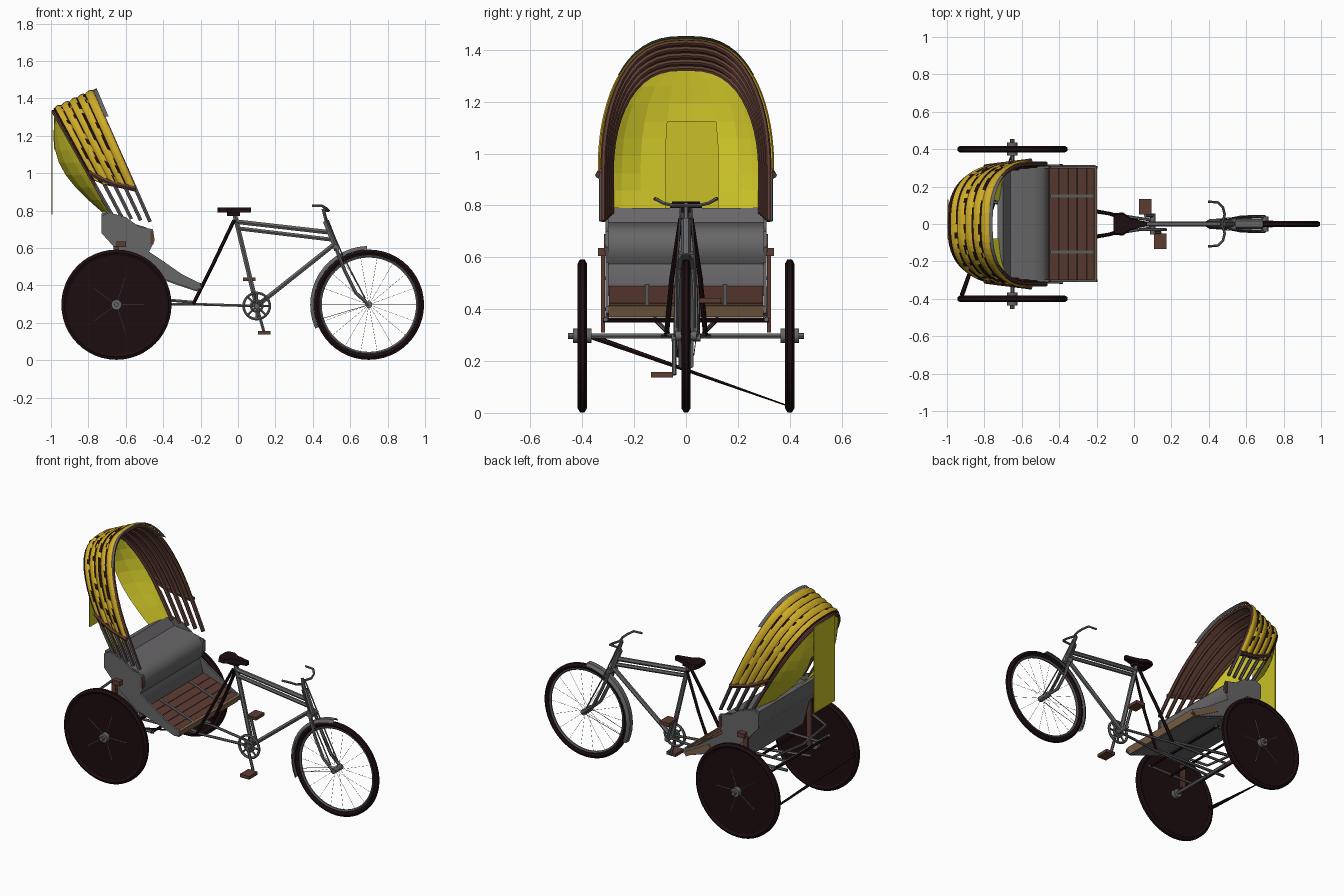
import bpy, bmesh, math, random
from math import sin, cos, pi
from mathutils import Vector, Matrix

random.seed(4)
cube = bpy.data.objects.get("Cube")
if cube:
    bpy.data.objects.remove(cube, do_unlink=True)


def material(name, r, g, b):
    m = bpy.data.materials.new(name)
    m.use_nodes = True
    m.diffuse_color = (r, g, b, 1)
    m.node_tree.nodes["Principled BSDF"].inputs["Base Color"].default_value = (r, g, b, 1)
    return m


YELLOW = material("canopy yellow", .64, .42, .02)
LEMON = material("curtain yellow", .58, .53, .02)
GREY = material("painted steel", .13, .13, .135)
SEAT = material("seat grey", .14, .135, .14)
DARK = material("dark rubber", .012, .004, .005)
BROWN = material("brown wood", .11, .045, .032)
TAN = material("tan board", .2, .12, .06)
LINING = material("canopy lining", .085, .035, .025)


def finish(name, mesh, mats, smooth=False):
    ob = bpy.data.objects.new(name, mesh)
    bpy.context.collection.objects.link(ob)
    for m in mats:
        mesh.materials.append(m)
    if smooth:
        mesh.shade_smooth()
        mesh.set_sharp_from_angle(angle=math.radians(40))
    return ob


def from_bmesh(name, bm, mats, smooth=False):
    bmesh.ops.recalc_face_normals(bm, faces=bm.faces)
    mesh = bpy.data.meshes.new(name)
    bm.to_mesh(mesh)
    bm.free()
    return finish(name, mesh, mats, smooth)


def tube(name, pts, r, mat, closed=False, taper=None):
    cu = bpy.data.curves.new(name, "CURVE")
    cu.dimensions = "3D"
    cu.bevel_depth, cu.bevel_resolution, cu.use_fill_caps = r, 1, True
    sp = cu.splines.new("POLY")
    sp.points.add(len(pts) - 1)
    sp.use_cyclic_u = closed
    for i, (q, p) in enumerate(zip(sp.points, pts)):
        q.co = (*p, 1)
        q.radius = taper[i] if taper else 1
    tmp = bpy.data.objects.new(name, cu)
    mesh = bpy.data.meshes.new_from_object(tmp)
    bpy.data.objects.remove(tmp)
    mesh.materials.clear()
    return finish(name, mesh, [mat], True)


def box(name, c, size, mat, tilt=0):
    bm = bmesh.new()
    bmesh.ops.create_cube(bm, size=1, matrix=Matrix.Translation(c) @ Matrix.Rotation(tilt, 4, "Y")
                          @ Matrix.Diagonal((*size, 1)))
    return from_bmesh(name, bm, [mat])


def slab(name, profile, y0, y1, mat, smooth=False):
    """Side outline in x, z carried across y."""
    bm = bmesh.new()
    f = bm.faces.new([bm.verts.new((x, y0, z)) for x, z in profile])
    ext = bmesh.ops.extrude_face_region(bm, geom=[f])["geom"]
    bmesh.ops.translate(bm, vec=(0, y1 - y0, 0), verts=[v for v in ext if isinstance(v, bmesh.types.BMVert)])
    return from_bmesh(name, bm, [mat], smooth)


def disc(name, c, r, depth, mat, sides=48):
    bm = bmesh.new()
    bmesh.ops.create_cone(bm, cap_ends=True, segments=sides, radius1=r, radius2=r, depth=depth,
                          matrix=Matrix.Translation(c) @ Matrix.Rotation(pi / 2, 4, "X"))
    return from_bmesh(name, bm, [mat], True)


def ring(name, c, R, r, mat, n=48):
    tube(name, [(c[0] + R * cos(2 * pi * i / n), c[1], c[2] + R * sin(2 * pi * i / n))
                for i in range(n)], r, mat, True)


def spokes(name, c, r, count, thick, spread, mat):
    for i in range(count):
        a = 2 * pi * i / count
        tube(name, [(c[0], c[1] + spread * (-1) ** i, c[2]),
                    (c[0] + r * cos(a), c[1], c[2] + r * sin(a))], thick, mat)


SIDES = ((-1, "right"), (1, "left"))
AXLE, HUB = .297, (.70, 0, .297)

# Rear wheels, with solid discs and hubs
for s, side in SIDES:
    c = (-.65, .4 * s, AXLE)
    ring(side + "_rear_tyre", c, .279, .018, DARK)
    disc(side + "_rear_wheel_disc", c, .275, .014, DARK)
    disc(side + "_rear_hub", c, .028, .07, GREY, 16)
    disc(side + "_rear_hub_nut", (-.65, .43 * s, AXLE), .012, .05, GREY, 8)
    spokes(side + "_rear_spoke", (-.65, .409 * s, AXLE), .15, 5, .002, 0, GREY)
tube("rear_axle", [(-.65, -.45, AXLE), (-.65, .45, AXLE)], .011, GREY)

# Front wheel and mudguard
ring("front_tyre", HUB, .28, .017, DARK)
ring("front_rim", HUB, .26, .009, GREY)
disc("front_hub", HUB, .018, .08, GREY, 12)
spokes("front_spoke", HUB, .26, 18, .0007, .02, GREY)
bm = bmesh.new()
rows = []
for i in range(15):
    a = math.radians(92 + 8 * i)
    rows.append([bm.verts.new((HUB[0] + r * cos(a), y, HUB[2] + r * sin(a)))
                 for y, r in ((-.028, .295), (-.015, .314), (.015, .314), (.028, .295))])
for a, b in zip(rows, rows[1:]):
    for k in range(3):
        bm.faces.new((a[k], a[k + 1], b[k + 1], b[k]))
from_bmesh("front_mudguard", bm, [GREY], True)

# Fork, steering column and handlebar
for s, side in SIDES:
    tube(side + "_fork_blade", [(.52, .025 * s, .61), (.57, .035 * s, .48), (.63, .038 * s, .36),
                                (.70, .038 * s, AXLE)], .010, GREY)
    tube(side + "_mudguard_stay", [(.44, .03 * s, .22), (.70, .04 * s, AXLE)], .0015, GREY)
    tube(side + "_brake_rod", [(.46, .02 * s, .79), (.56, .035 * s, .56), (.68, .035 * s, .33)], .004, GREY)
    tube(side + "_handlebar", [(.47, 0, .80), (.485, .05 * s, .80), (.475, .09 * s, .81),
                               (.45, .115 * s, .825), (.395, .12 * s, .825)], .007, GREY)
tube("steering_column", [(.455, 0, .81), (.475, 0, .73)], .010, GREY)
tube("head_tube", [(.47, 0, .745), (.53, 0, .59)], .019, GREY)
box("fork_crown", (.525, 0, .605), (.035, .07, .025), GREY, .3)

# Bicycle frame
tube("seat_tube", [(.10, 0, .29), (-.02, 0, .79)], .014, GREY)
tube("upper_top_tube", [(-.02, 0, .742), (.48, 0, .685)], .014, GREY)
tube("lower_top_tube", [(.0, 0, .705), (.50, 0, .645)], .012, GREY)
tube("down_tube", [(.10, 0, .29), (.515, 0, .62)], .014, GREY)
for s, side in SIDES:
    tube(side + "_chain_stay", [(.10, .02 * s, .29), (-.24, .07 * s, .30), (-.65, .09 * s, AXLE)], .008, GREY)
    tube(side + "_seat_stay", [(-.02, .02 * s, .75), (-.13, .055 * s, .52), (-.24, .075 * s, .30)], .010, DARK)

# Saddle
bm = bmesh.new()
outline = [(-.11, .03), (-.10, .058), (-.06, .062), (-.02, .035), (.03, .02), (.07, .012)]
f = bm.faces.new([bm.verts.new((x, y, .79)) for x, y in outline] +
                 [bm.verts.new((x, -y, .79)) for x, y in reversed(outline)])
ext = bmesh.ops.extrude_face_region(bm, geom=[f])["geom"]
for v in ext:
    if isinstance(v, bmesh.types.BMVert):
        v.co += Vector((0, -v.co.y * .15, .026))
from_bmesh("saddle", bm, [DARK])
box("saddle_clamp", (-.025, 0, .785), (.07, .04, .025), DARK)

# Chainring, cranks and pedals
CRANK = (.10, -.03, .29)
ring("chainring", CRANK, .07, .008, GREY, 32)
ring("inner_chainring", CRANK, .03, .008, GREY, 16)
spokes("chainring_arm", CRANK, .07, 8, .006, 0, GREY)
disc("crank_axle", (.10, 0, .29), .014, .11, GREY, 12)
for s, x, z in ((-1, .14, .147), (1, .06, .433)):
    tube("crank_arm", [(.10, .045 * s, .29), (x, .045 * s, z)], .009, GREY)
    box("pedal", (x, .092 * s, z), (.065, .085, .02), BROWN)

# Chassis under the passenger seat
for s, side in SIDES:
    tube(side + "_chassis_rail", [(-.82, .27 * s, .44), (-.72, .31 * s, .36), (-.38, .31 * s, .36)], .009, GREY)
    tube(side + "_chain_beam", [(-.80, .12 * s, .36), (-.24, .07 * s, .31)], .009, GREY)
    box(side + "_spring_post", (-.65, .32 * s, .46), (.03, .016, .30), BROWN)
    box(side + "_armrest_bracket", (-.625, .325 * s, .62), (.05, .03, .03), BROWN)
for x, z in ((-.39, .36), (-.55, .355), (-.78, .40)):
    tube("cross_beam", [(x, -.32, z), (x, .32, z)], .008, DARK)
tube("rear_bumper", [(-.68, -.31, .52), (-.80, -.27, .50), (-.83, 0, .49), (-.80, .27, .50),
                     (-.68, .31, .52)], .008, GREY)
tube("loose_strut", [(-.92, -.38, .30), (-.65, .385, .03)], .010, DARK, taper=[1.2, .3])

# Seat body, side panels and sloping floor
slab("seat_body", [(-.73, .785), (-.70, .79), (-.66, .735), (-.54, .725), (-.49, .71), (-.462, .68),
                   (-.455, .64), (-.465, .60), (-.48, .575), (-.455, .49), (-.47, .45), (-.62, .45),
                   (-.66, .60), (-.73, .69)], -.30, .30, SEAT, True)
for s, side in SIDES:
    slab(side + "_side_panel", [(-.73, .77), (-.69, .79), (-.60, .765), (-.53, .715), (-.455, .70),
                                (-.445, .64), (-.475, .58), (-.40, .53), (-.30, .46), (-.20, .41),
                                (-.195, .385), (-.23, .375), (-.30, .40), (-.50, .47), (-.64, .58),
                                (-.73, .68)], .298 * s, .31 * s, SEAT)
    box(side + "_side_trim", (-.46, .312 * s, .655), (.015, .008, .07), BROWN)
slope = math.atan2(.085, .25)
for i in range(5):
    t = (i + .5) / 5
    box("floor_slat", (-.455 + .25 * t, 0, .483 - .085 * t), (.0495, .594, .016), BROWN, slope)
box("floor_base", (-.338, 0, .423), (.25, .59, .03), SEAT, slope)
box("front_board", (-.212, 0, .393), (.016, .596, .045), TAN, slope)
box("left_floor_edge", (-.30, .312, .428), (.20, .006, .028), TAN, .5)
for y in (-.15, .15):
    box("floor_strip", (-.327, y, .451), (.255, .016, .005), GREY, slope)


# Canopy: hoops leaning back, u runs front to back and s from side to side
def hoop(u, s, out=0.0):
    w = .325 - .03 * u + out
    legs = .25
    if s < legs or s > 1 - legs:
        h, y = .3 * min(s, 1 - s) / legs, w
        y = -w if s < .5 else w
    else:
        a = pi * (s - legs) / (1 - 2 * legs)
        h, y = .3 + .7 * sin(a), -math.copysign(w * abs(cos(a)) ** .75, cos(a))
    low = Vector((-.47 - .20 * u, 0, .74 + .03 * u))
    top = Vector((-.775 - .212 * u, 0, 1.435 - .10 * u + out))
    p = low.lerp(top, h)
    return Vector((p.x, y, p.z))


def hem(u, t):
    """Position along a hoop between the slanted lower edges of the cover."""
    q = .19 + .07 * u
    return q + (1 - 2 * q) * t


def canopy_sheet(name, us, ts, rule, mats, bulge):
    bm = bmesh.new()
    grid = [[bm.verts.new(hoop(u, hem(u, t), bulge(u))) for t in ts] for u in us]
    for i in range(len(us) - 1):
        for j in range(len(ts) - 1):
            f = bm.faces.new((grid[i][j], grid[i + 1][j], grid[i + 1][j + 1], grid[i][j + 1]))
            f.material_index = rule(i, j)
    return from_bmesh(name, bm, mats)


STEPS = 40
span = [j / STEPS for j in range(STEPS + 1)]


def stripe(i, j):
    seam = i % 5 == 0 and i > 0
    ragged = i % 5 == 1 and i > 1 and random.random() < .3
    return 1 if (seam and random.random() < .85) or ragged or i == 24 else 0


canopy_sheet("canopy_cover", [i / 25 for i in range(26)], span, stripe, [YELLOW, DARK],
             lambda u: .009 + .009 * abs(sin(5 * pi * u)))
canopy_sheet("canopy_lining", [0, .25, .5, .75, 1], span, lambda i, j: 0, [LINING], lambda u: .002)
canopy_sheet("canopy_visor", [-.09, 0], span[12:29], lambda i, j: 0, [GREY], lambda u: .010)
for k in range(5):
    tube("canopy_hoop", [hoop(k / 4, j / 48, -.006) for j in range(49)], .011, BROWN)
    for s, side in SIDES:
        ends = [.24 * j / 4 for j in range(5)]
        tube(side + "_hoop_sleeve", [hoop(k / 4, e if s < 0 else 1 - e, .002) for e in ends], .008, GREY)
for s, side in SIDES:
    tube(side + "_canopy_hem", [hoop(u / 4, hem(u / 4, .03 if s < 0 else .97), .012) for u in range(5)],
         .014, BROWN)

# Rear curtain with an opening, and the flap hanging behind it
bm = bmesh.new()
ys = [-1, -.85, -.6, -.27, .1, .43, .7, .88, 1]
rows = []
for k in range(9):
    t = k / 8
    z = 1.325 - .535 * t
    h = (z - .77) / .565
    w = .292 * (1 if h < .3 else max(.01, 1 - ((h - .3) / .7) ** 2) ** .375)
    sag = .045 * t + .11 * sin(pi * t ** 1.1)
    rows.append([bm.verts.new((-.67 - .317 * h - sag * (1 - abs(q) ** 2.5), q * w, z)) for q in ys])
for k in range(8):
    for j in range(8):
        if not (k > 2 and j in (3, 4)):
            bm.faces.new((rows[k][j], rows[k][j + 1], rows[k + 1][j + 1], rows[k + 1][j]))
from_bmesh("rear_curtain", bm, [LEMON])
box("curtain_flap", (-.995, .025, 1.055), (.005, .21, .55), LEMON)
